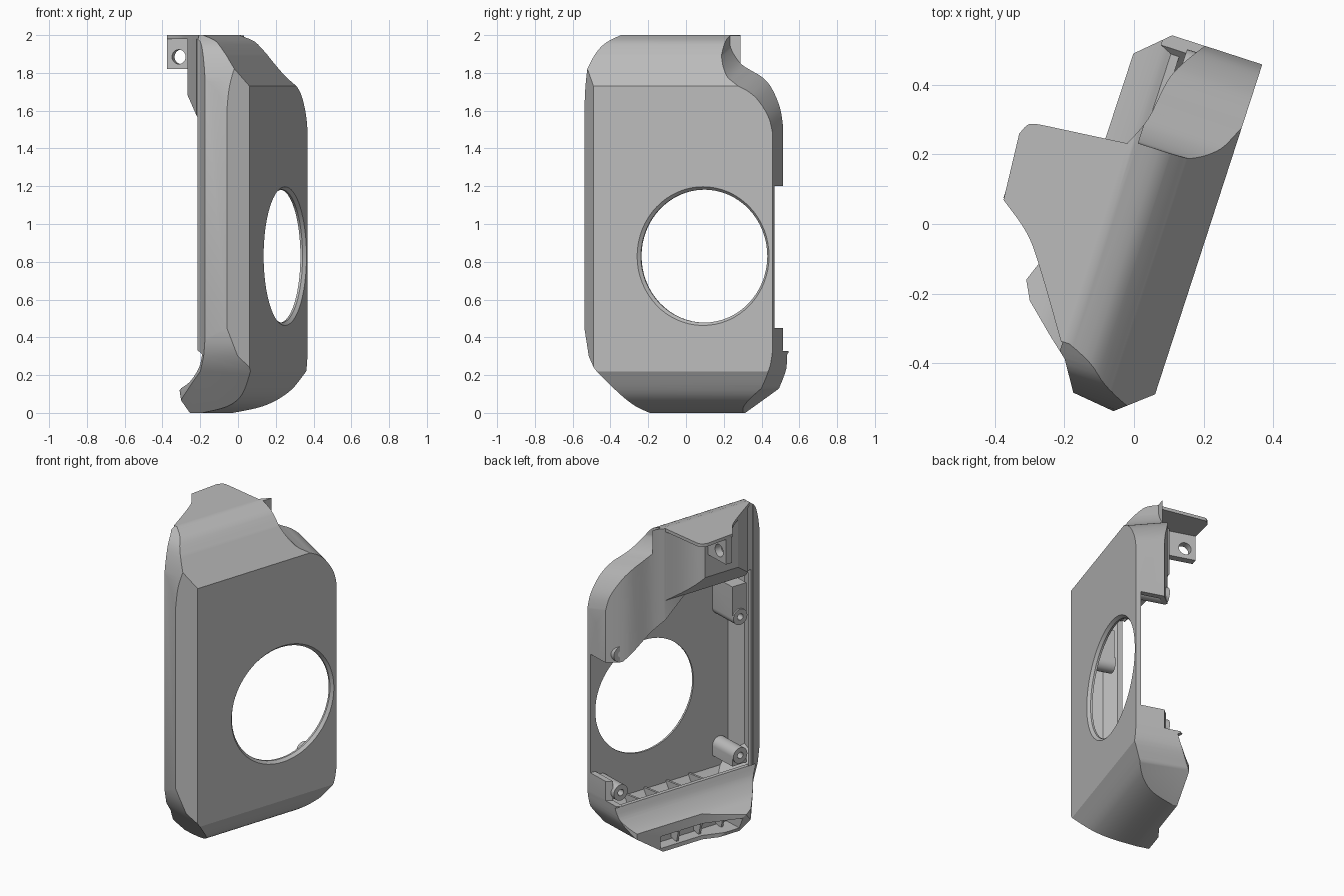
import bpy, bmesh, math
from mathutils import Matrix, Vector

if "Cube" in bpy.data.objects:
    bpy.data.objects.remove(bpy.data.objects["Cube"])

grey = bpy.data.materials.new("plain grey")
grey.use_nodes = True
grey.diffuse_color = (0.5, 0.5, 0.5, 1)
grey.node_tree.nodes["Principled BSDF"].inputs["Base Color"].default_value = (0.5, 0.5, 0.5, 1)
TURN = Matrix.Rotation(math.radians(-18), 4, 'Z')


def finish(name, bm):
    bmesh.ops.recalc_face_normals(bm, faces=bm.faces)
    me = bpy.data.meshes.new(name)
    bm.to_mesh(me)
    bm.free()
    me.materials.append(grey)
    ob = bpy.data.objects.new(name, me)
    bpy.context.collection.objects.link(ob)
    return ob


# Local frame: x = outward from the plate, y = along the plate, z = up
PLACE = {'x': lambda p, d: (d, p[0], p[1]),   # points are (y, z)
         'y': lambda p, d: (p[0], d, p[1]),   # points are (x, z)
         'z': lambda p, d: (p[1], p[0], d)}   # points are (y, x)


def prism(name, pts, axis, lo, hi, drop=0):
    bm = bmesh.new()
    a = [bm.verts.new(PLACE[axis](p, lo)) for p in pts]
    b = [bm.verts.new(PLACE[axis]((p[0], p[1] - drop), hi)) for p in pts]
    bm.faces.new(a)
    bm.faces.new(b[::-1])
    for i in range(len(a)):
        j = (i + 1) % len(a)
        bm.faces.new((a[i], a[j], b[j], b[i]))
    return finish(name, bm)


def box(name, x, y, z):
    return prism(name, [(y[0], x[0]), (y[1], x[0]), (y[1], x[1]), (y[0], x[1])], 'z', *z)


def rod(name, axis, centre, r1, r2, depth, seg=64):
    bm = bmesh.new()
    rot = Vector((0, 0, 1)).rotation_difference(Vector(axis)).to_matrix().to_4x4()
    bmesh.ops.create_cone(bm, cap_ends=True, segments=seg, radius1=r1, radius2=r2,
                          depth=depth, matrix=Matrix.Translation(centre) @ rot)
    return finish(name, bm)


def spline(pts, k=5):
    out = []
    p = [pts[0]] + pts + [pts[-1]]
    for i in range(1, len(p) - 2):
        a, b, c, d = (Vector(q) for q in p[i - 1:i + 3])
        for s in range(k):
            t = s / k
            v = 0.5 * (2 * b + (c - a) * t + (2 * a - 5 * b + 4 * c - d) * t ** 2
                       + (3 * b - a - 3 * c + d) * t ** 3)
            out.append((v.x, v.y))
    return out + [pts[-1]]


def combine(ob, other, op):
    mod = ob.modifiers.new(op, 'BOOLEAN')
    mod.operation, mod.solver, mod.object = op, 'EXACT', other
    dg = bpy.context.evaluated_depsgraph_get()
    me = bpy.data.meshes.new_from_object(ob.evaluated_get(dg))
    ob.modifiers.clear()
    ob.data = me
    bpy.data.objects.remove(other)
    return ob


# Outer shell: side outline, cross profile and plan intersected
front = [(-.24, 0), (-.43, .22)] + spline([(-.49, .3), (-.53, .45)], 2) + \
    spline([(-.53, 1.6), (-.52, 1.73), (-.495, 1.85), (-.455, 1.94), (-.385, 2)])
low_back = spline([(.55, .33), (.53, .23), (.47, .13)]) + [(.28, 0)]
shell = prism("shell", front + [(.55, 2)] + low_back, 'x', -.3, .209)

cross = spline([(.209, .22), (.13, .1), (.03, .035), (-.12, 0)]) + [(-.19, 0)] + \
    spline([(-.245, .12), (-.15, .165), (-.08, .24), (-.05, .31)]) + \
    [(-.09, .33), (-.09, 2)] + spline([(-.07, 2), (.02, 1.965), (.09, 1.895)]) + [(.209, 1.73)]
plan = [(-.447, .209), (-.53, .11), (-.515, -.016), (-.43, -.07), (-.38, -.13), (-.302, -.217),
        (-.248, -.245), (0, -.155), (.4655, -.153), (.55, -.063), (.55, .209)]
combine(shell, prism("cross", cross, 'y', -.8, .8), 'INTERSECT')
combine(shell, prism("plan", plan, 'z', -.1, 2.1), 'INTERSECT')

# Dished upper rear corner, sloping down towards the plate
dish = spline([(.225, 2.2), (.225, 1.98), (.235, 1.92), (.28, 1.855), (.34, 1.82), (.41, 1.785),
               (.47, 1.735), (.53, 1.64), (.555, 1.53)])
combine(shell, prism("dish", dish + [(.8, 1.53), (.8, 2.2)], 'x', -.06, .24, .09), 'DIFFERENCE')

# Hollow interior, open at the inner side
hollow = prism("hollow", [(.18, .24), (.11, .14), (.02, .08), (-.1, .06), (-.06, .19), (-.025, .29), (-.025, .31),
                          (-.5, .312), (-.5, 1.55), (-.06, 1.57), (-.06, 1.92), (.05, 1.88), (.18, 1.7)],
               'y', -.6, .6)
inner = [(-.2, .03), (-.5, .38), (-.5, 1.6), (-.33, 1.95), (.15, 1.95), (.18, 1.83),
         (.3, 1.73), (.41, 1.64), (.515, 1.42), (.515, .33), (.25, .03)]
inner_plan = [(-.43, .19), (-.495, .1), (-.475, 0), (-.4, -.06), (-.4, -.6), (.515, -.6), (.515, .19)]
combine(hollow, prism("inner", inner, 'x', -.6, .3), 'INTERSECT')
combine(hollow, prism("inner_plan", inner_plan, 'z', -.1, 2.1), 'INTERSECT')

# Curved panel kept solid at the upper rear corner
rim = spline([(.215, -.09), (.3, -.055), (.44, -.03), (.55, .035)])
panel = prism("corner_panel", [(.05, -.12), (.2, -.12)] + rim + [(.55, .065), (.44, .005), (.3, -.02), (.05, -.03)],
              'z', 1.1, 2.1)
combine(panel, prism("panel_edge", [(.6, 1.2), (.47, 1.2), (.07, 1.55), (.07, 2.05), (.6, 2.05)],
                     'x', -.3, .3), 'INTERSECT')
combine(hollow, panel, 'DIFFERENCE')
combine(shell, hollow, 'DIFFERENCE')

# Rear rim, rear notch, foot opening and round window
combine(shell, prism("rim_cut", [(.215, -.5)] + rim + [(.7, .035), (.7, -.5)], 'z', .328, 2.1), 'DIFFERENCE')
combine(shell, box("notch", (-.5, .18), (.5, .7), (.45, 1.2)), 'DIFFERENCE')
combine(shell, box("foot_opening", (-.4, -.08), (-.23, .3), (.025, .1)), 'DIFFERENCE')
combine(shell, rod("window", (1, 0, 0), (.2, .163, .83), .352, .352, .2), 'DIFFERENCE')
combine(shell, rod("window_bevel", (1, 0, 0), (.202, .163, .83), .352, .37, .02), 'DIFFERENCE')

# Roof overhang with the wall hanging beneath it
tip = spline([(-.05, -.378), (-.12, -.285), (-.207, -.216), (-.388, -.094)])
roof = prism("roof", [(.215, -.085)] + spline([(.19, -.33), (.18, -.375), (.145, -.394)]) + tip +
             [(-.38, -.085)], 'z', 1.98, 2)
wall = prism("roof_wall", [(-.085, 1.54), (-.21, 1.68), (-.21, 1.985), (-.07, 1.985), (-.07, 1.555)], 'y', -.36, .3)
combine(wall, prism("wall_plan", spline([(.215, -.09), (.1, -.13), (.03, -.19), (0, -.3)]) + tip +
                    [(-.36, -.075), (.2, -.075)], 'z', 1, 2.1), 'INTERSECT')

# Lug with a hole under the roof
lug = box("lug", (-.38, -.2), (-.045, 0), (1.82, 1.985))
combine(lug, rod("lug_hole", (0, 1, 0), (-.315, 0, 1.885), .038, .038, .4, 32), 'DIFFERENCE')
parts = [shell, roof, wall, lug]

# Ribs dividing the foot
rib = [(.19, .22), (.1, .11), (0, .055), (-.13, .02), (-.15, .1), (-.09, .16), (-.035, .28), (0, .27), (.19, .25)]
for i, y in enumerate((-.16, 0, .16, .3)):
    parts.append(prism("foot_rib_%d" % (i + 1), rib, 'y', y - .007, y + .007))

# Screw posts at the four corners
for end, y, face, side, inset in (("front", -.375, -.02, -.05, .01), ("rear", .475, -.01, .045, .08)):
    for level, z, up in (("lower", .375, -.06), ("upper", 1.25, .2)):
        post = rod("%s_%s_post" % (end, level), (1, 0, 0), ((face + .185) / 2, y, z), .05, .05, .185 - face, 24)
        web = box("web", (face + inset, .185), sorted((y + side, y - side)), sorted((z, z + up)))
        combine(post, web, 'UNION')
        combine(post, rod("screw_hole", (1, 0, 0), (face, y, z), .02, .02, .1, 16), 'DIFFERENCE')
        parts.append(post)

# Turn everything into place and smooth the curved faces
bpy.ops.object.select_all(action='DESELECT')
for ob in parts:
    ob.data.transform(TURN)
    ob.select_set(True)
bpy.context.view_layer.objects.active = shell
bpy.ops.object.shade_smooth_by_angle(angle=math.radians(28))
